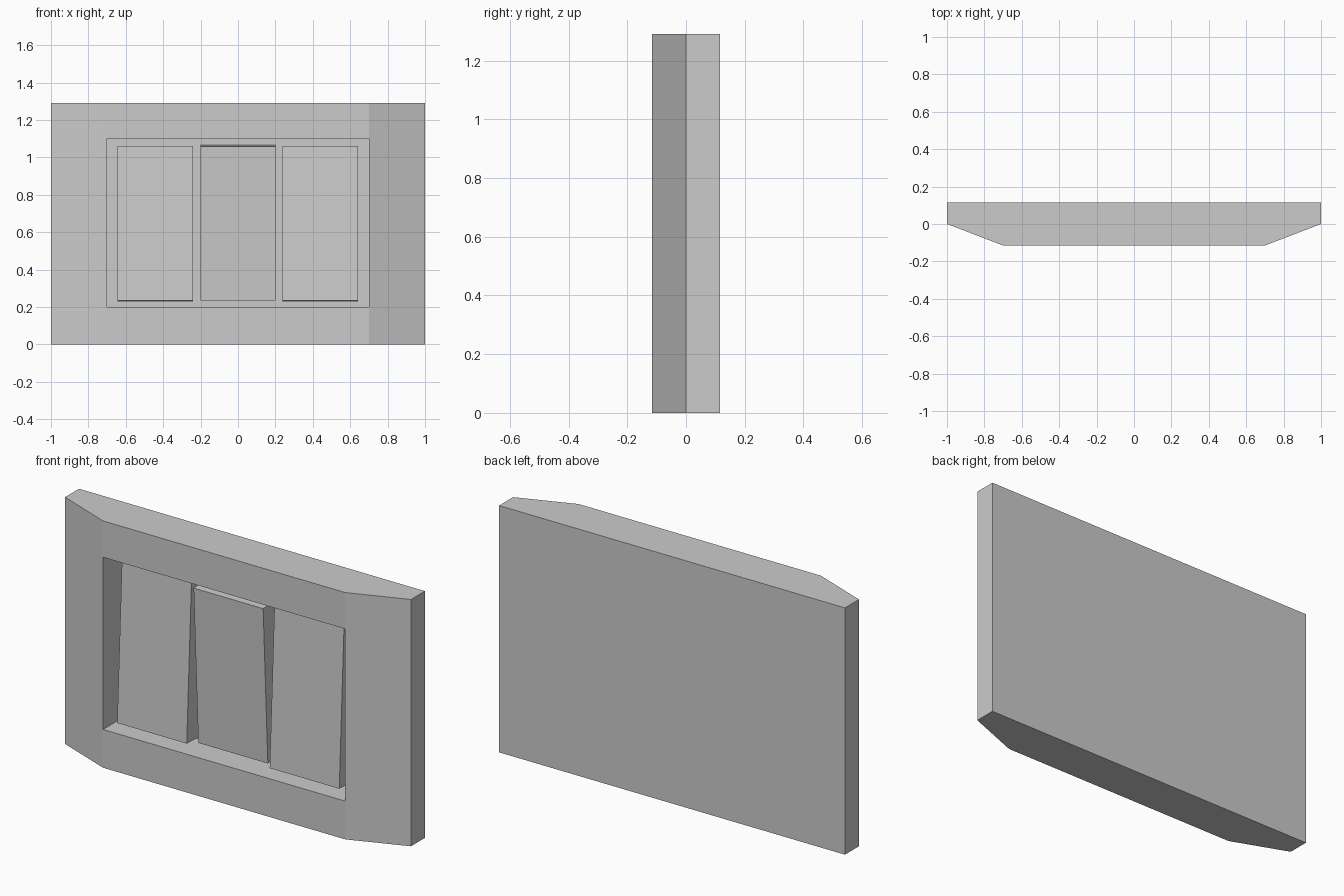
import bpy, bmesh, math

if "Cube" in bpy.data.objects:
    bpy.data.objects.remove(bpy.data.objects["Cube"])

HEIGHT = 1.29
HALF_DEPTH = 0.115


def box(name, size, location, tilt=0.0):
    bpy.ops.mesh.primitive_cube_add(size=1, location=location, rotation=(tilt, 0, 0))
    obj = bpy.context.object
    obj.name = name
    obj.scale = size
    return obj


# Wall plate: plan outline with slanted front ends, extruded upward
outline = [(-1, HALF_DEPTH), (-1, 0), (-0.7, -HALF_DEPTH),
           (0.7, -HALF_DEPTH), (1, 0), (1, HALF_DEPTH)]
bm = bmesh.new()
face = bm.faces.new([bm.verts.new((x, y, 0)) for x, y in outline])
top = bmesh.ops.extrude_face_region(bm, geom=[face])
bmesh.ops.translate(bm, vec=(0, 0, HEIGHT),
                    verts=[g for g in top["geom"] if isinstance(g, bmesh.types.BMVert)])
bmesh.ops.recalc_face_normals(bm, faces=bm.faces)
mesh = bpy.data.meshes.new("wall_plate")
bm.to_mesh(mesh)
bm.free()
plate = bpy.data.objects.new("wall_plate", mesh)
bpy.context.collection.objects.link(plate)

# Recess in the front of the plate
floor_y = 0.06
front_y = -0.3
cutter = box("recess_cutter", (1.399, floor_y - front_y, 0.9),
             (0, (floor_y + front_y) / 2, 0.65))
cutter.hide_render = True
cut = plate.modifiers.new("recess", "BOOLEAN")
cut.operation = "DIFFERENCE"
cut.solver = "EXACT"
cut.object = cutter
bpy.context.view_layer.objects.active = plate
bpy.ops.object.modifier_apply(modifier=cut.name)
bpy.data.objects.remove(cutter)

# Three tilted rockers, the middle one flipped the other way
tilt = math.radians(2.7)
for name, x, sign in (("left_rocker", -0.442, -1),
                      ("middle_rocker", 0.0, 1),
                      ("right_rocker", 0.44, -1)):
    box(name, (0.402, 0.14, 0.825), (x, 0.01, 0.647 + sign * 0.003), sign * tilt)
